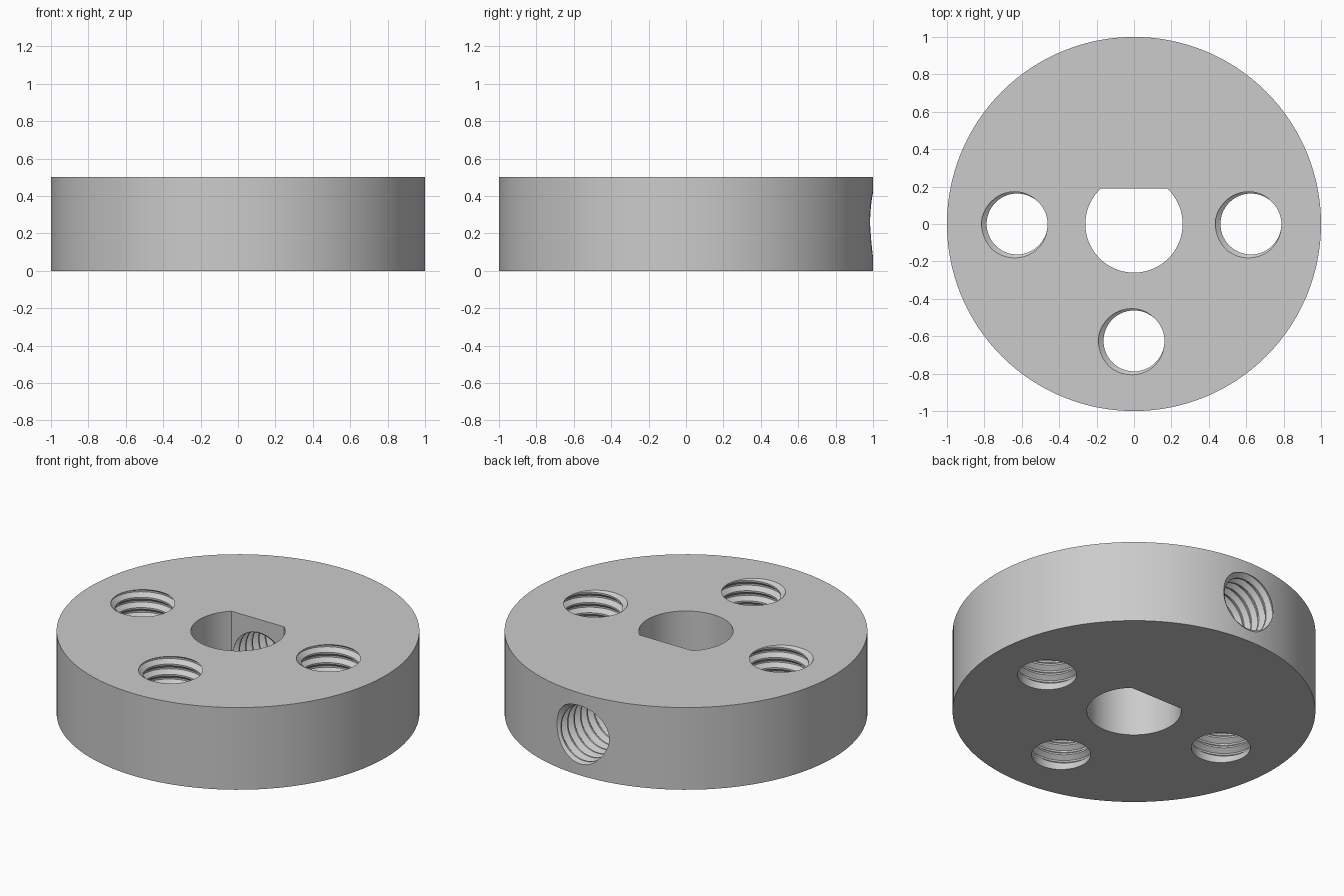
import bpy, bmesh, math
from mathutils import Matrix

if "Cube" in bpy.data.objects:
    bpy.data.objects.remove(bpy.data.objects["Cube"])

PITCH, MINOR, MAJOR = 0.0625, 0.163, 0.19
SEG = 48


def finish(bm, name):
    bmesh.ops.recalc_face_normals(bm, faces=bm.faces)
    mesh = bpy.data.meshes.new(name)
    bm.to_mesh(mesh)
    bm.free()
    ob = bpy.data.objects.new(name, mesh)
    bpy.context.collection.objects.link(ob)
    return ob


def prism(name, outline, z0, z1):
    bm = bmesh.new()
    face = bm.faces.new([bm.verts.new((x, y, z0)) for x, y in outline])
    top = bmesh.ops.extrude_face_region(bm, geom=[face])["geom"]
    bmesh.ops.translate(bm, vec=(0, 0, z1 - z0),
                        verts=[v for v in top if isinstance(v, bmesh.types.BMVert)])
    return finish(bm, name)


def arc(r, a0, a1, n):
    return [(r * math.cos(a0 + (a1 - a0) * i / n), r * math.sin(a0 + (a1 - a0) * i / n))
            for i in range(n)]


def thread_cutter(name, z0, length, phase, plain_to, matrix):
    """Closed screw body; the thread fades out to a plain bore below plain_to."""
    profile = [(-0.42, 0), (-0.08, 1), (0.08, 1), (0.42, 0)]
    m = len(profile)
    rows = m * math.ceil(length / PITCH)
    start = math.floor(z0 / PITCH) * PITCH
    bm = bmesh.new()
    grid = {}
    for i in range(SEG):
        a = 2 * math.pi * i / SEG
        for j in range(rows + 1 + (m if i == 0 else 0)):
            off, depth = profile[j % m]
            z = start + PITCH * (j // m + off + i / SEG)
            depth *= min(1, max(0, (z - plain_to) / 0.02))
            r = MINOR + (MAJOR - MINOR) * depth
            grid[i, j] = bm.verts.new((r * math.cos(a + phase), r * math.sin(a + phase), z))
    for i in range(SEG):
        for j in range(rows):
            n, s = (i + 1, 0) if i + 1 < SEG else (0, m)
            bm.faces.new((grid[i, j], grid[n, j + s], grid[n, j + s + 1], grid[i, j + 1]))
    # close both ends with fans
    mid = start + rows / m * PITCH / 2
    edges = [e for e in bm.edges if e.is_boundary]
    low = [e for e in edges if e.verts[0].co.z < mid]
    high = [e for e in edges if e.verts[0].co.z >= mid]
    for ring in (low, high):
        z = sum(e.verts[0].co.z for e in ring) / len(ring)
        c = bm.verts.new((0, 0, z))
        for e in ring:
            bm.faces.new((e.verts[0], e.verts[1], c))
    bmesh.ops.triangulate(bm, faces=bm.faces)
    bm.transform(matrix)
    return finish(bm, name)


# disc body
hub = prism("hub_disc", arc(1, 0, 2 * math.pi, 128), 0, 0.5)

# D-shaped shaft bore
flat = math.asin(0.19 / 0.26)
bore = arc(0.26, math.pi - flat, 2 * math.pi + flat, 72)
bore.append((0.26 * math.cos(flat), 0.19))
cutters = [prism("shaft_bore", bore, -0.2, 0.7)]

# three threaded face holes
for x, y in ((-0.625, 0), (0.625, 0), (0, -0.625)):
    cutters.append(thread_cutter("face_hole", -0.14, 0.8, math.radians(200), 0.03,
                                 Matrix.Translation((x, y, 0))))

# threaded set-screw hole from the rim into the flat of the bore
cutters.append(thread_cutter("set_screw_hole", 0.06, 1.1, 0.3, -1,
                             Matrix.Translation((0, 0, 0.25)) @ Matrix.Rotation(-math.pi / 2, 4, 'X')))

# cut everything, then drop the cutters
bpy.context.view_layer.objects.active = hub
hub.select_set(True)
for c in cutters:
    mod = hub.modifiers.new(c.name, 'BOOLEAN')
    mod.operation, mod.solver, mod.object = 'DIFFERENCE', 'EXACT', c
    bpy.ops.object.modifier_apply(modifier=mod.name)
    bpy.data.objects.remove(c)
bpy.ops.object.shade_smooth_by_angle(angle=math.radians(25))
